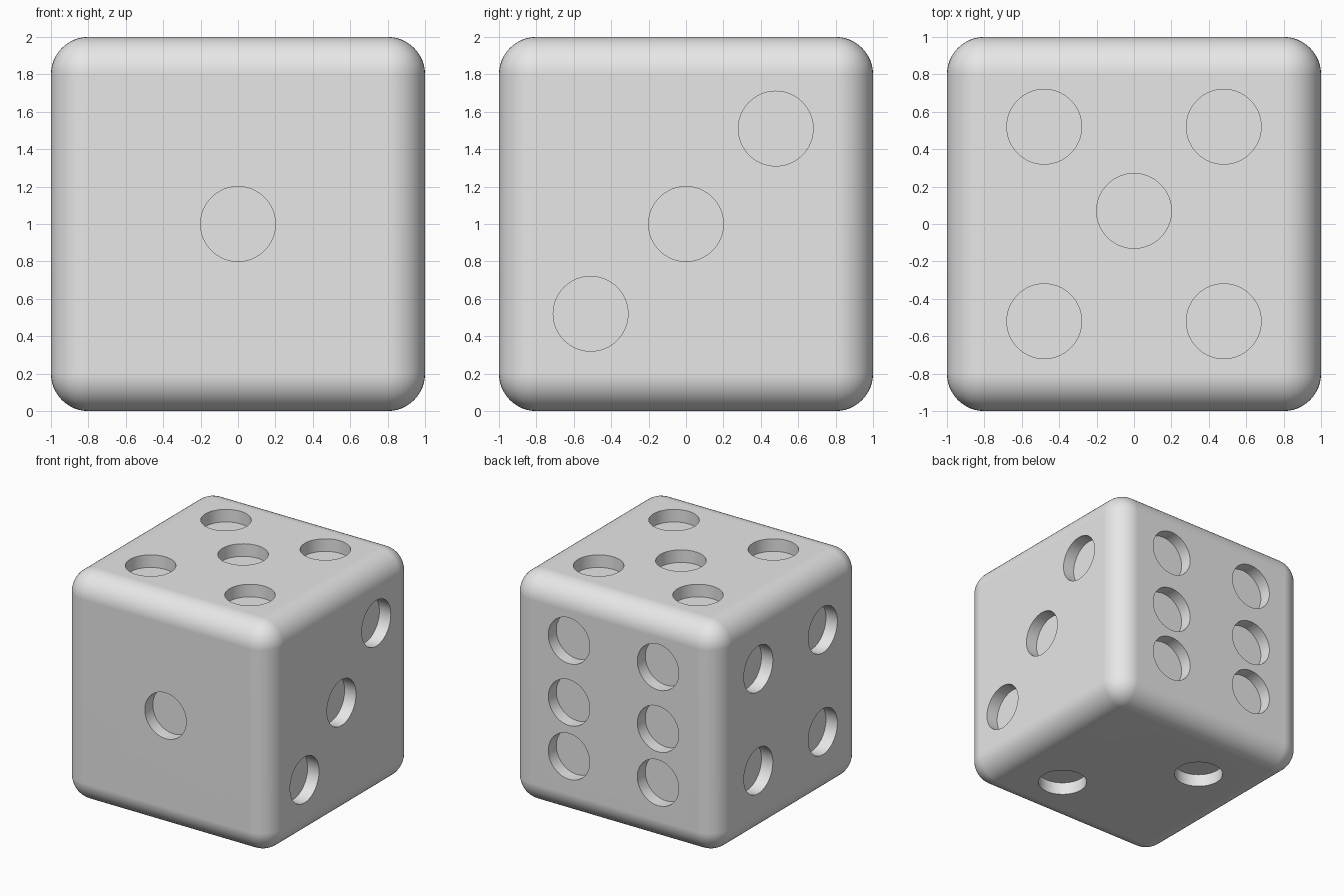
import bpy
import math
from mathutils import Matrix, Vector

default = bpy.data.objects.get("Cube")
if default:
    bpy.data.objects.remove(default, do_unlink=True)

PIP_RADIUS = 0.2
PIP_DEPTH = 0.11

# One plain colour
grey = bpy.data.materials.new("light_grey")
grey.use_nodes = True
grey.diffuse_color = (0.8, 0.8, 0.8, 1)
grey.node_tree.nodes["Principled BSDF"].inputs["Base Color"].default_value = (0.8, 0.8, 0.8, 1)


def apply_modifier(obj, name):
    bpy.context.view_layer.objects.active = obj
    bpy.ops.object.modifier_apply(modifier=name)


# Rounded cube body
bpy.ops.mesh.primitive_cube_add(size=2, location=(0, 0, 1))
die = bpy.context.object
die.name = die.data.name = "die_body"
die.data.materials.append(grey)
bevel = die.modifiers.new("rounded_edges", "BEVEL")
bevel.width = 0.2
bevel.segments = 12
apply_modifier(die, bevel.name)

# Pip centres on each side, keyed by outward direction
pips = {
    (0, -1, 0): [(0, -1, 1)],
    (0, 0, -1): [(0.39, -0.46, 0), (-0.39, 0.37, 0)],
    (1, 0, 0): [(1, 0.48, 1.51), (1, 0, 1), (1, -0.51, 0.52)],
    (-1, 0, 0): [(-1, y, z) for y in (-0.46, 0.43) for z in (0.57, 1.46)],
    (0, 0, 1): [(x, y, 2) for x in (-0.48, 0.48) for y in (-0.52, 0.52)] + [(0, 0.07, 2)],
    (0, 1, 0): [(x, 1, z) for x in (-0.43, 0.43) for z in (0.53, 1, 1.54)],
}

# Drill all the flat-bottomed pips with one joined cutter
drills = []
for direction, centres in pips.items():
    normal = Vector(direction)
    turn = normal.to_track_quat("Z", "Y").to_euler()
    for centre in centres:
        bpy.ops.mesh.primitive_cylinder_add(
            vertices=64, radius=PIP_RADIUS, depth=2 * PIP_DEPTH,
            location=Vector(centre), rotation=turn)
        bpy.context.object.data.materials.append(grey)
        drills.append(bpy.context.object)

bpy.ops.object.select_all(action="DESELECT")
for drill in drills:
    drill.select_set(True)
bpy.context.view_layer.objects.active = drills[0]
bpy.ops.object.join()
cutter = bpy.context.object
cutter.name = "pip_cutter"
cutter.hide_render = True

cut = die.modifiers.new("pips", "BOOLEAN")
cut.operation = "DIFFERENCE"
cut.solver = "EXACT"
cut.object = cutter
apply_modifier(die, cut.name)
bpy.data.objects.remove(cutter, do_unlink=True)

# Smooth rounded edges, crisp pip rims, flat sides
bpy.ops.object.select_all(action="DESELECT")
die.select_set(True)
bpy.context.view_layer.objects.active = die
bpy.ops.object.shade_smooth_by_angle(angle=math.radians(30))
flat = die.modifiers.new("flat_sides", "WEIGHTED_NORMAL")
flat.keep_sharp = True
